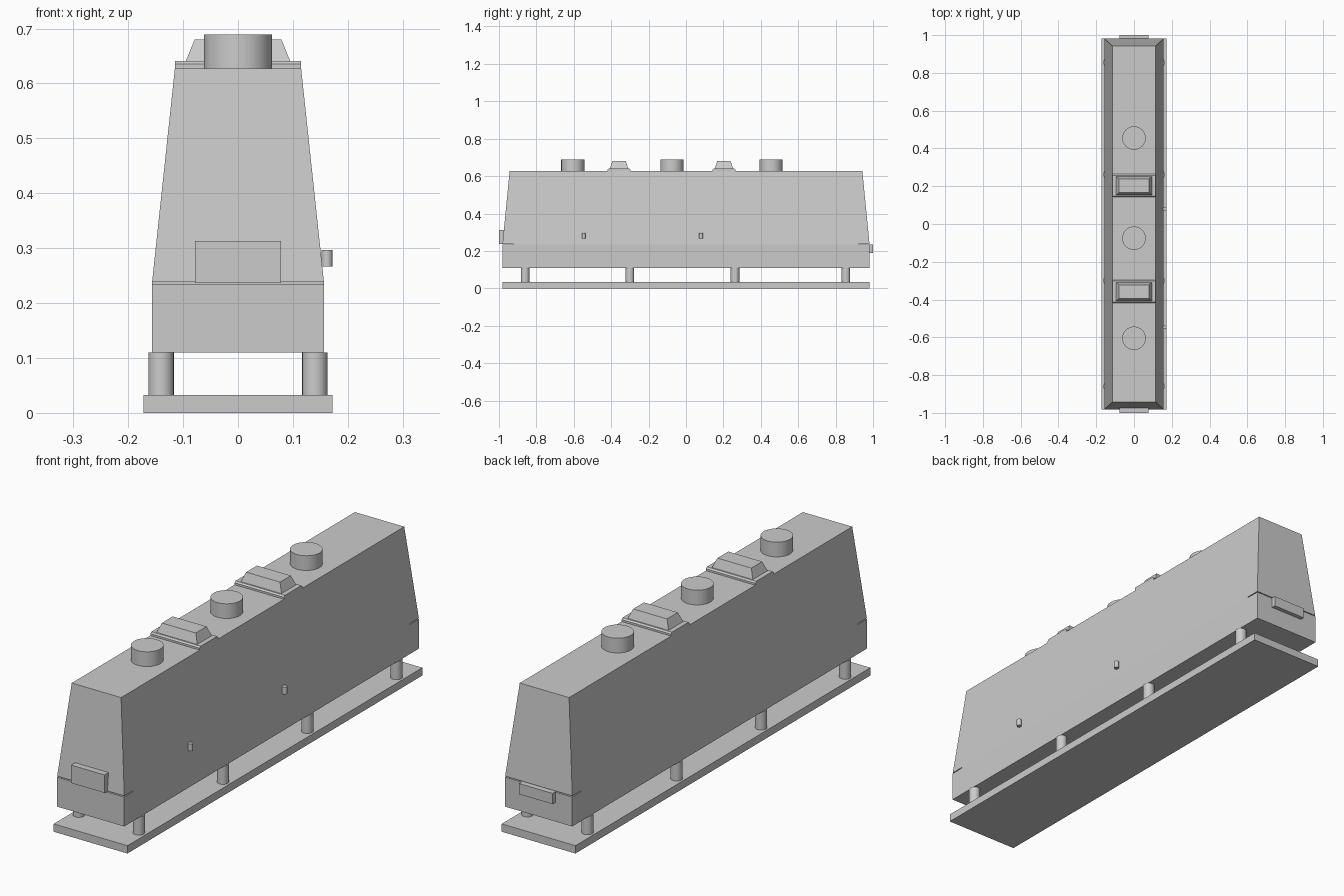
import bpy, bmesh

if "Cube" in bpy.data.objects:
    bpy.data.objects.remove(bpy.data.objects["Cube"])


def loft(name, rings):
    """Closed solid through rectangular sections (half_x, half_y, z), centre (cx, cy)."""
    def build(cx=0.0, cy=0.0):
        bm = bmesh.new()
        loops = [[bm.verts.new((cx + sx * hx, cy + sy * hy, z))
                  for sx, sy in ((-1, -1), (1, -1), (1, 1), (-1, 1))]
                 for hx, hy, z in rings]
        bm.faces.new(loops[0][::-1])
        bm.faces.new(loops[-1])
        for lo, hi in zip(loops, loops[1:]):
            for i in range(4):
                j = (i + 1) % 4
                bm.faces.new((lo[i], lo[j], hi[j], hi[i]))
        mesh = bpy.data.meshes.new(name)
        bm.to_mesh(mesh)
        bm.free()
        obj = bpy.data.objects.new(name, mesh)
        bpy.context.collection.objects.link(obj)
        return obj
    return build


def cylinder(name, r, x, y, z0, z1, sides=32):
    bpy.ops.mesh.primitive_cylinder_add(vertices=sides, radius=r, depth=z1 - z0,
                                        location=(x, y, (z0 + z1) / 2))
    obj = bpy.context.object
    obj.name = name
    bpy.ops.object.shade_smooth_by_angle()
    return obj


# Base plate
loft("base_plate", [(0.172, 0.982, 0.0), (0.172, 0.982, 0.033)])()

# Support posts in two rows
for y in (-0.86, -0.30, 0.262, 0.855):
    for side, x in (("left", -0.14), ("right", 0.14)):
        cylinder(f"{side}_post", 0.023, x, y, 0.033, 0.11)

# Body: lower box, thin core leaving a slit at each end, tapered upper housing
loft("lower_body", [(0.157, 0.982, 0.11), (0.157, 0.982, 0.234)])()
loft("slit_core", [(0.157, 0.922, 0.234), (0.1565, 0.922, 0.238)])()
loft("upper_housing", [(0.1565, 0.981, 0.238), (0.115, 0.943, 0.627)])()

# Raised roof saddles with tapered caps
saddle = loft("roof_saddle", [(0.115, 0.061, 0.627), (0.115, 0.061, 0.635),
                              (0.115, 0.055, 0.641)])
cap = loft("roof_cap", [(0.095, 0.049, 0.641), (0.079, 0.036, 0.680)])
for y in (-0.358, 0.203):
    saddle(0, y)
    cap(0, y)

# Round roof stacks
for y in (-0.605, -0.075, 0.455):
    cylinder("roof_stack", 0.062, 0, y, 0.627, 0.689, 48)

# End boxes: front one above the slit, rear one below it
loft("front_box", [(0.078, 0.0175, 0.237), (0.078, 0.0175, 0.313)])(0, -0.9825)
loft("rear_box", [(0.078, 0.0125, 0.190), (0.078, 0.0125, 0.235)])(0, 0.9875)

# Small pegs on the right side
for y in (-0.547, 0.08):
    cylinder("side_peg", 0.01, 0.162, y, 0.267, 0.297, 20)
